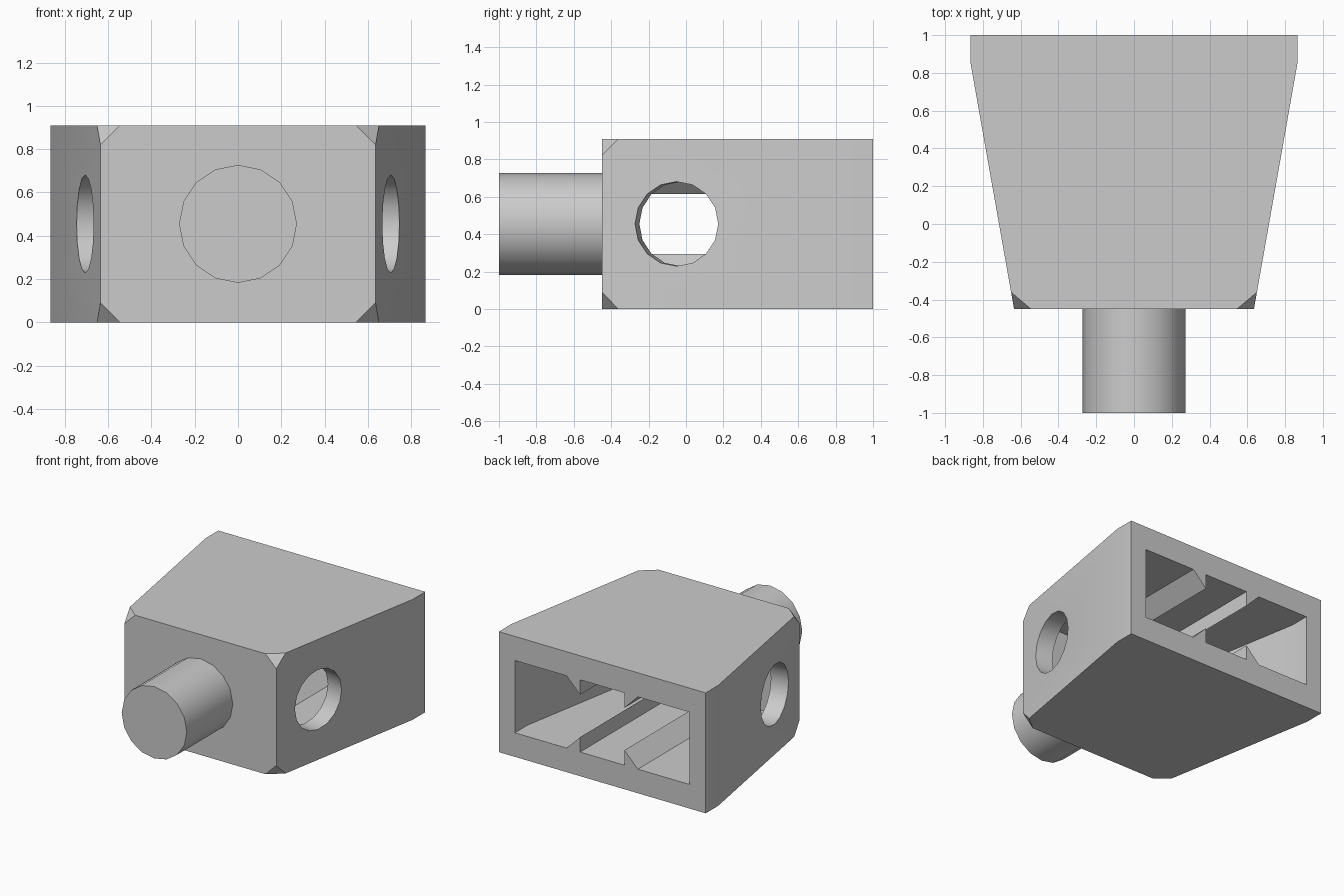
import bpy, bmesh, math
from mathutils import Vector

cube = bpy.data.objects.get("Cube")
if cube:
    bpy.data.objects.remove(cube, do_unlink=True)

grey = bpy.data.materials.new("plain grey")
grey.use_nodes = True
COLOUR = (0.6, 0.6, 0.6, 1)
grey.diffuse_color = COLOUR
grey.node_tree.nodes["Principled BSDF"].inputs["Base Color"].default_value = COLOUR

H = 0.91          # body height
MID = H / 2
WALL = 0.182      # floor, roof and front wall
SIDE = 0.135      # side wall


def prism(name, points, offset, chamfer=None):
    """Extrude a closed outline of 3D points along an offset."""
    bm = bmesh.new()
    face = bm.faces.new([bm.verts.new(p) for p in points])
    new = bmesh.ops.extrude_face_region(bm, geom=[face])["geom"]
    bmesh.ops.translate(bm, vec=offset, verts=[v for v in new if isinstance(v, bmesh.types.BMVert)])
    if chamfer:
        corners = [v for v in bm.verts if v.co.y < -0.4]
        bmesh.ops.bevel(bm, geom=corners, offset=chamfer, segments=1, affect='VERTICES')
    bmesh.ops.recalc_face_normals(bm, faces=bm.faces)
    mesh = bpy.data.meshes.new(name)
    bm.to_mesh(mesh)
    bm.free()
    obj = bpy.data.objects.new(name, mesh)
    mesh.materials.append(grey)
    bpy.context.collection.objects.link(obj)
    return obj


def tube(name, start, end, radius, sides=16):
    """A round bar between two points."""
    start, end = Vector(start), Vector(end)
    axis = (end - start).normalized()
    up = Vector((0, 0, 1))
    across = axis.cross(up)
    ring = [start + radius * (up * math.cos(a) + across * math.sin(a))
            for a in (2 * math.pi * i / sides for i in range(sides))]
    return prism(name, ring, end - start)


def select(obj):
    bpy.ops.object.select_all(action='DESELECT')
    obj.select_set(True)
    bpy.context.view_layer.objects.active = obj


def combine(obj, other, operation):
    """Apply a boolean and remove the helper."""
    mod = obj.modifiers.new(operation, 'BOOLEAN')
    mod.operation, mod.object, mod.solver = operation, other, 'EXACT'
    select(obj)
    bpy.ops.object.modifier_apply(modifier=mod.name)
    bpy.data.objects.remove(other, do_unlink=True)


def mirrored(half, z):
    """Plan outline mirrored across x."""
    return [(x, y, z) for x, y in half] + [(-x, y, z) for x, y in reversed(half)]


# Tapered body with clipped front corners
body = prism("body", mirrored([(0.635, -0.45), (0.865, 0.85), (0.865, 1)], 0), (0, 0, H), 0.09)

# Cavity open at the back
slope = (0.865 - 0.635) / 1.3
front_y = -0.45 + WALL
front_x = 0.635 + slope * WALL - SIDE
back_x = 0.865 - SIDE
cavity = prism("cavity_cutter", mirrored([(front_x, front_y), (back_x, 0.85), (back_x, 1.1)], WALL),
               (0, 0, H - 2 * WALL))

# Wedge rails on the floor and roof are left standing in the cavity
for side in (1, -1):
    for up in (1, -1):
        base = MID - up * (MID - WALL)
        outline = [(0.185, -0.05), (0.185, 0.113), (0.298, 0), (0.298, -0.05)]
        rail = prism("rail_cutter", [(side * x, -0.6, base + up * z) for x, z in outline], (0, 1.9, 0))
        combine(cavity, rail, 'DIFFERENCE')
combine(body, cavity, 'DIFFERENCE')

# Round side holes, square to the tapered walls
for side in (1, -1):
    centre = Vector((side * 0.705, -0.05, MID))
    normal = Vector((side, -slope, 0)).normalized()
    hole = tube("hole_cutter", centre - normal * 0.25, centre + normal * 0.15, 0.226)
    combine(body, hole, 'DIFFERENCE')

# Round front peg
peg = tube("front_peg", (0, -1, MID), (0, -0.44, MID), 0.272)

for obj in (body, peg):
    select(obj)
    bpy.ops.object.shade_smooth_by_angle(angle=math.radians(30))
